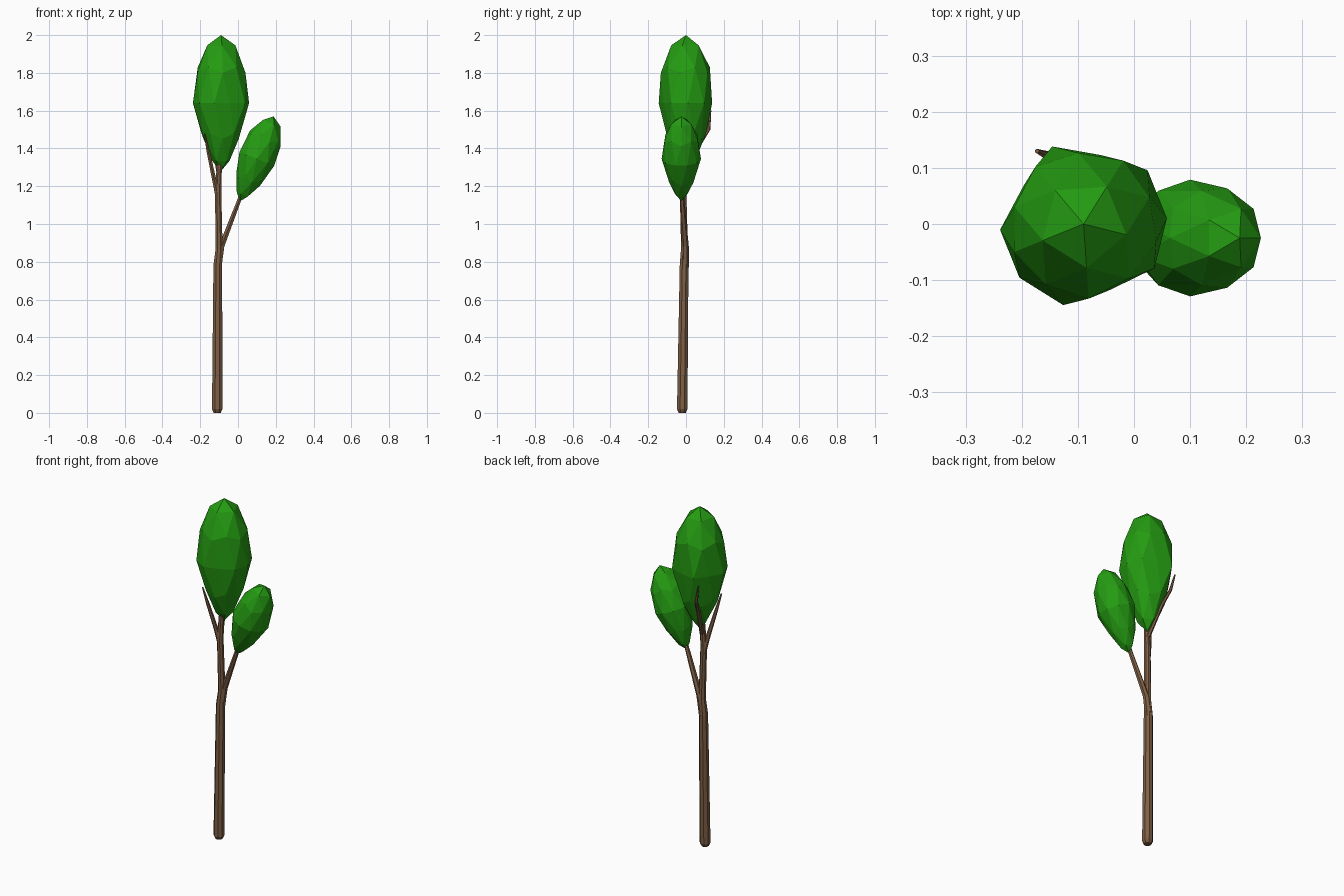
import bpy
import bmesh
from math import cos, sin, tau, radians, atan2
from mathutils import Matrix, Vector

if "Cube" in bpy.data.objects:
    bpy.data.objects.remove(bpy.data.objects["Cube"])


def make_material(name, colour):
    mat = bpy.data.materials.new(name)
    mat.use_nodes = True
    mat.diffuse_color = colour
    mat.node_tree.nodes["Principled BSDF"].inputs["Base Color"].default_value = colour
    return mat


bark = make_material("brown bark", (0.21, 0.115, 0.06, 1))
leaf = make_material("green leaves", (0.018, 0.33, 0.006, 1))


def finish(bm, name, mat):
    bmesh.ops.recalc_face_normals(bm, faces=bm.faces)
    mesh = bpy.data.meshes.new(name)
    bm.to_mesh(mesh)
    bm.free()
    mesh.materials.append(mat)
    obj = bpy.data.objects.new(name, mesh)
    bpy.context.collection.objects.link(obj)


def limb(name, path, sides):
    """Flat-sided tube through (x, y, z, radius) stations, capped at both ends."""
    bm = bmesh.new()
    rings = []
    for x, y, z, r in path:
        angles = [tau * (i + 0.5) / sides for i in range(sides)]
        rings.append([bm.verts.new((x + r * cos(a), y + r * sin(a), z)) for a in angles])
    for low, high in zip(rings, rings[1:]):
        for i in range(sides):
            j = (i + 1) % sides
            bm.faces.new((low[i], low[j], high[j], high[i]))
    bm.faces.new(rings[0])
    bm.faces.new(rings[-1])
    finish(bm, name, bark)


def crown(name, centre, radius, half_height, turn, lean, dents):
    """Faceted teardrop: a coarse ball, narrowed below, with a few equator dents."""
    bm = bmesh.new()
    bmesh.ops.create_icosphere(bm, subdivisions=2, radius=1,
                               matrix=Matrix.Rotation(radians(turn), 4, "Z"))
    for v in bm.verts:
        width = radius * (1 + 0.45 * min(v.co.z, 0))
        if abs(v.co.z) < 0.1:
            angle = atan2(v.co.y, v.co.x)
            if any(cos(angle - radians(d)) > 0.96 for d in dents):
                width *= 0.85
        v.co = Vector((v.co.x * width, v.co.y * width, v.co.z * half_height))
    bm.transform(Matrix.Translation(centre) @ Matrix.Rotation(radians(lean), 4, "Y"))
    finish(bm, name, leaf)


# Trunk and its branches
limb("trunk", [(-0.11, -0.02, 0, 0.02), (-0.11, -0.02, 0.02, 0.03),
               (-0.107, -0.01, 0.78, 0.025), (-0.1, -0.008, 0.87, 0.02),
               (-0.105, -0.015, 1.17, 0.018), (-0.095, -0.01, 1.4, 0.013)], 8)
limb("left_branch", [(-0.105, -0.005, 0.77, 0.02), (-0.088, -0.003, 0.88, 0.018),
                     (0.0, -0.02, 1.11, 0.013), (0.05, -0.025, 1.25, 0.008)], 6)
limb("right_branch", [(-0.105, -0.012, 1.14, 0.016), (-0.125, -0.025, 1.23, 0.013),
                      (-0.157, -0.055, 1.38, 0.01), (-0.178, -0.075, 1.48, 0.004)], 6)
limb("back_twig", [(-0.1, -0.005, 1.25, 0.012), (-0.13, 0.07, 1.42, 0.011),
                   (-0.15, 0.12, 1.5, 0.009), (-0.173, 0.13, 1.6, 0.004)], 6)

# Leaf crowns
crown("tall_crown", (-0.09, 0, 1.64), 0.149, 0.36, -14, 0, (76, 148, -68))
crown("small_crown", (0.1, -0.025, 1.345), 0.104, 0.241, 0, 21.5, ())
